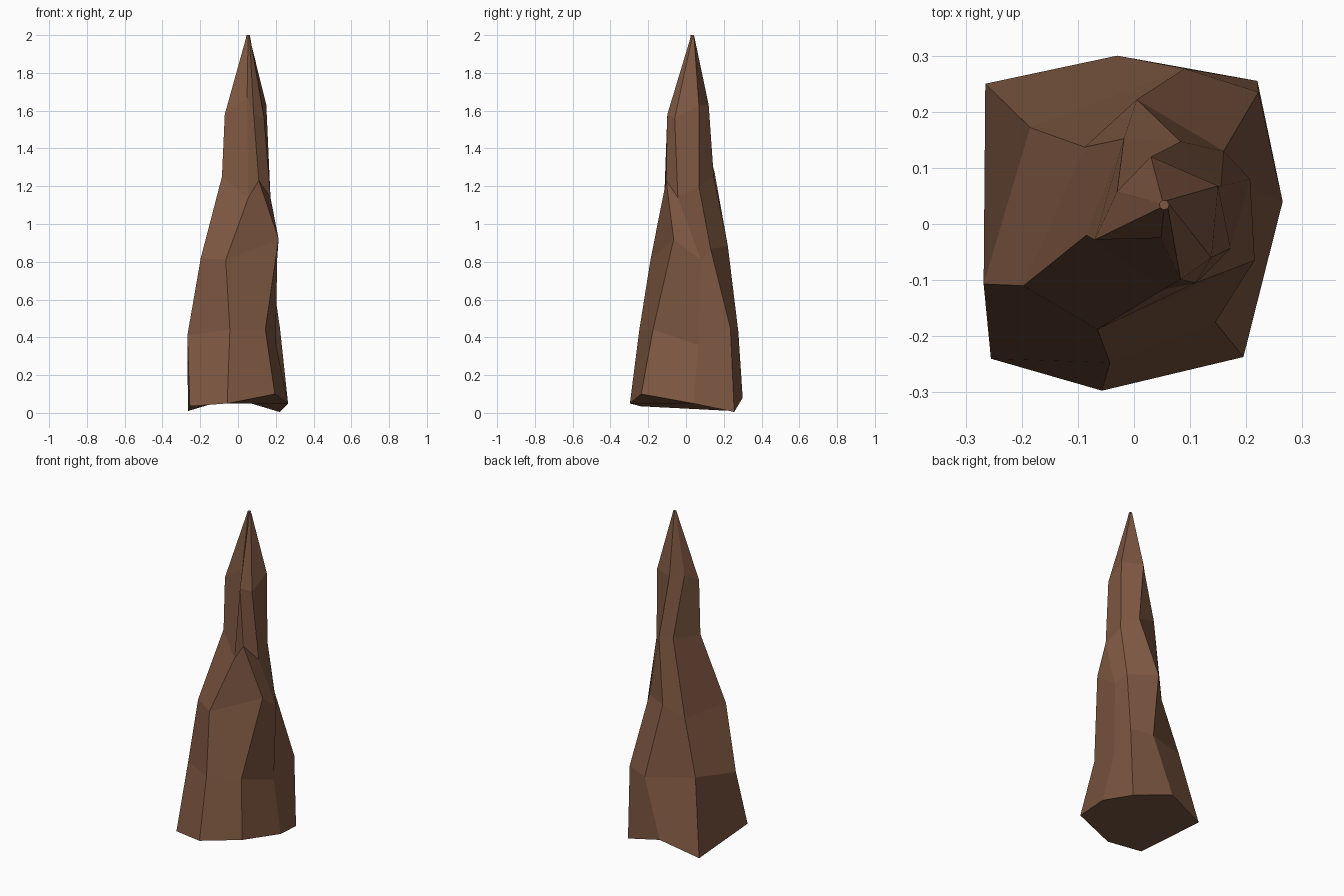
import bpy, bmesh, math

# Single brown rock colour
brown = bpy.data.materials.new("brown rock")
brown.diffuse_color = (0.205, 0.095, 0.053, 1)

# Seven-sided irregular cross-sections, from the uneven foot upwards
rings = [
    [(-.255, -.24, .035), (-.057, -.297, .05), (.195, -.237, .10), (.265, .04, .05),
     (.22, .255, .005), (-.03, .30, .08), (-.265, .25, .01)],
    [(-.268, -.107, .41), (-.043, -.247, .44), (.145, -.175, .44), (.20, .065, .36),
     (.222, .235, .45), (.09, .277, .43), (-.185, .172, .46)],
    [(-.197, -.11, .82), (-.065, -.188, .81), (.215, -.065, .92), (.207, .08, .81),
     (.16, .13, .87), (.005, .222, .88), (-.088, .137, .79)],
    [(-.085, -.02, 1.25), (.055, -.115, 1.14), (.11, -.105, 1.23), (.172, -.043, 1.14),
     (.155, .068, 1.2), (.083, .147, 1.25), (-.018, .152, 1.27)],
    [(-.07, -.028, 1.58), (.048, -.025, 1.67), (.083, -.099, 1.58), (.138, -.06, 1.56),
     (.15, .068, 1.63), (.03, .12, 1.63), (-.03, .058, 1.63)],
]
# Tiny blunt tip
rings.append([(.054 + .009 * math.cos(a), .034 + .009 * math.sin(a), 2.0)
              for a in (math.radians(215 + i * 360 / 7) for i in range(7))])

# Skin the cross-sections and close both ends
bm = bmesh.new()
loops = [[bm.verts.new(p) for p in ring] for ring in rings]
for low, high in zip(loops, loops[1:]):
    for i in range(7):
        j = (i + 1) % 7
        bm.faces.new((low[i], low[j], high[j], high[i]))
bm.faces.new(loops[0][::-1])
bm.faces.new(loops[-1])
bmesh.ops.recalc_face_normals(bm, faces=bm.faces[:])

mesh = bpy.data.meshes.new("stalagmite")
bm.to_mesh(mesh)
bm.free()
mesh.materials.append(brown)
bpy.context.collection.objects.link(bpy.data.objects.new("stalagmite", mesh))
